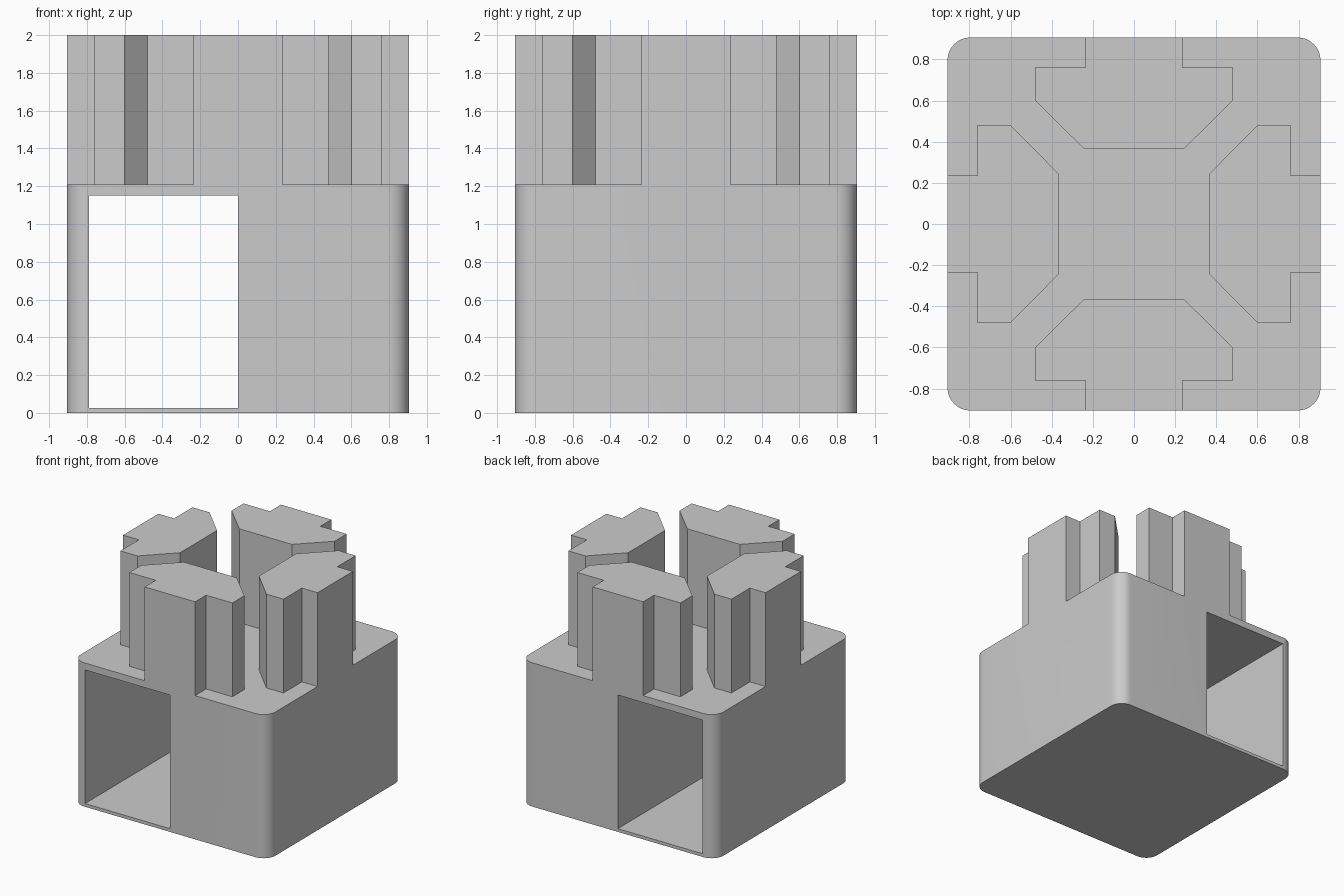
import bpy
import bmesh
import math
from mathutils import Matrix

HALF = 0.906      # half width of the block
RADIUS = 0.11     # rounded vertical corners
DECK = 1.21       # top of the block
TOP = 2.0         # top of the prongs

if "Cube" in bpy.data.objects:
    bpy.data.objects.remove(bpy.data.objects["Cube"], do_unlink=True)

grey = bpy.data.materials.new("plain_grey")
grey.use_nodes = True
colour = (0.6, 0.6, 0.6, 1.0)
grey.diffuse_color = colour
grey.node_tree.nodes["Principled BSDF"].inputs["Base Color"].default_value = colour


def prism(name, outline, z0, z1, angle=0.0):
    """Extrude a flat outline upwards and turn it about the z axis."""
    bm = bmesh.new()
    base = bm.faces.new([bm.verts.new((x, y, z0)) for x, y in outline])
    raised = bmesh.ops.extrude_face_region(bm, geom=[base])["geom"]
    verts = [v for v in raised if isinstance(v, bmesh.types.BMVert)]
    bmesh.ops.translate(bm, verts=verts, vec=(0, 0, z1 - z0))
    bmesh.ops.rotate(bm, verts=bm.verts, matrix=Matrix.Rotation(angle, 3, "Z"))
    bmesh.ops.recalc_face_normals(bm, faces=bm.faces)
    mesh = bpy.data.meshes.new(name)
    bm.to_mesh(mesh)
    bm.free()
    mesh.materials.append(grey)
    obj = bpy.data.objects.new(name, mesh)
    bpy.context.collection.objects.link(obj)
    return obj


def combine(target, other, operation):
    """Apply a boolean to the target and discard the other object."""
    bpy.context.view_layer.objects.active = target
    mod = target.modifiers.new("combine", "BOOLEAN")
    mod.object = other
    mod.operation = operation
    mod.solver = "EXACT"
    bpy.ops.object.modifier_apply(modifier=mod.name)
    bpy.data.objects.remove(other, do_unlink=True)


# Square block with rounded upright corners
STEPS = 12
outline = []
for corner in range(4):
    middle = math.pi / 4 + corner * math.pi / 2
    cx = math.copysign(HALF - RADIUS, math.cos(middle))
    cy = math.copysign(HALF - RADIUS, math.sin(middle))
    for i in range(STEPS + 1):
        a = (corner + i / STEPS) * math.pi / 2
        outline.append((cx + RADIUS * math.cos(a), cy + RADIUS * math.sin(a)))
block = prism("slotted_block", outline, 0, DECK)

# Rectangular tunnel from front to back, on the -x half
tunnel = prism("tunnel_cutter", [(-0.79, -1), (0, -1), (0, 1), (-0.79, 1)], 0.027, 1.152)
combine(block, tunnel, "DIFFERENCE")

# Four stepped prongs, flush with the sides of the block
half_prong = [(0.235, HALF), (0.235, 0.76), (0.48, 0.76), (0.48, 0.6), (0.245, 0.367)]
prong_outline = half_prong + [(-x, y) for x, y in reversed(half_prong)]
for quarter in range(4):
    prong = prism("prong", prong_outline, DECK - 0.03, TOP, quarter * math.pi / 2)
    combine(block, prong, "UNION")

# Merge coplanar faces, then smooth only the rounded corners
bm = bmesh.new()
bm.from_mesh(block.data)
bmesh.ops.dissolve_limit(bm, angle_limit=math.radians(1), verts=bm.verts, edges=bm.edges)
bm.to_mesh(block.data)
bm.free()
bpy.ops.object.select_all(action="DESELECT")
block.select_set(True)
bpy.context.view_layer.objects.active = block
bpy.ops.object.shade_smooth_by_angle(angle=math.radians(30))
